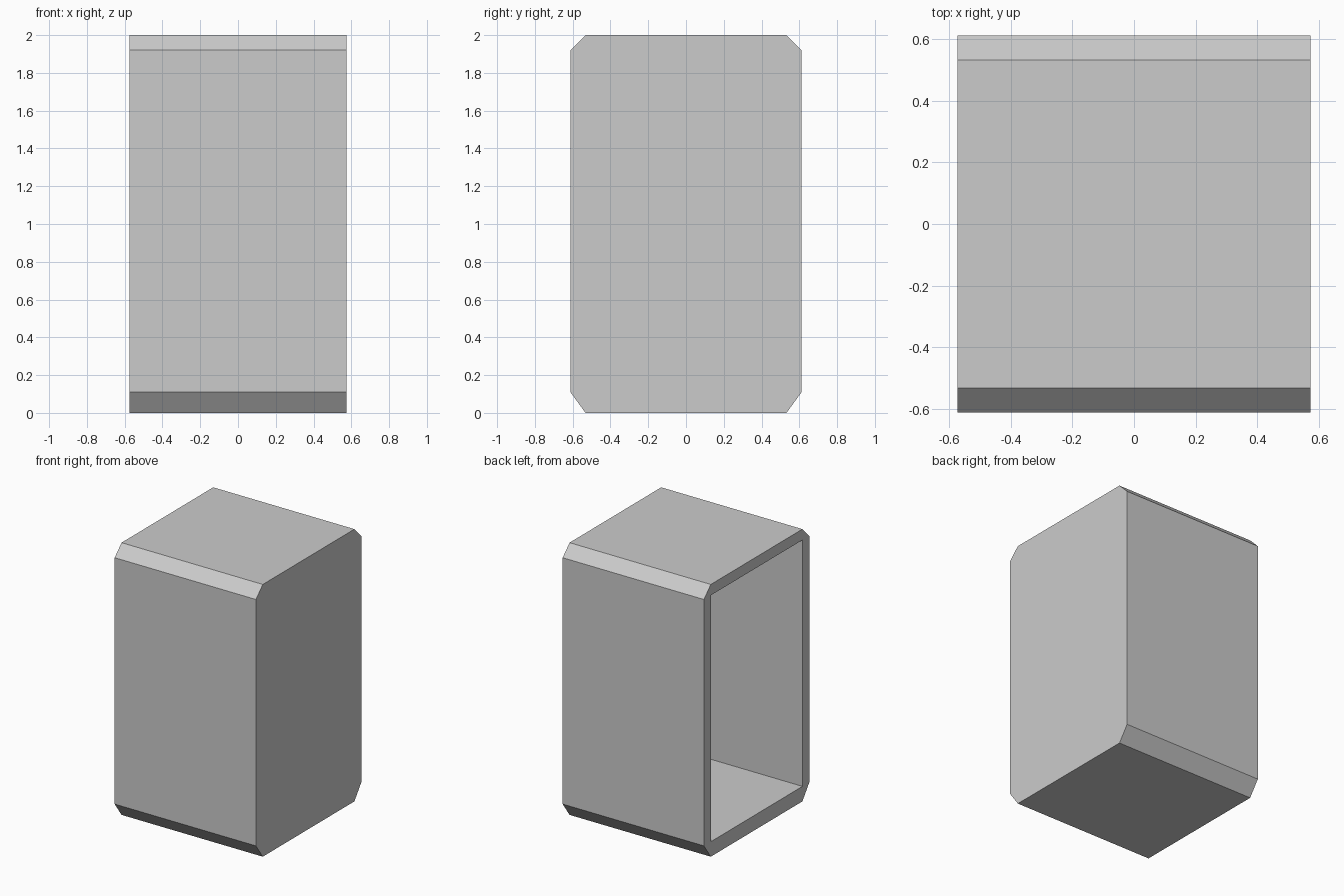
import bpy
import bmesh

if "Cube" in bpy.data.objects:
    bpy.data.objects.remove(bpy.data.objects["Cube"])

HX, HY, H = 0.574, 0.612, 2.0      # half width, half depth, height
T, BASE = 0.08, 0.11               # wall thickness, floor thickness
BACK_X = HX - T                    # closed end of the cavity


def ring(bm, x, profile):
    return [bm.verts.new((x, y, z)) for y, z in profile]


def bridge(bm, a, b):
    n = len(a)
    for i in range(n):
        j = (i + 1) % n
        bm.faces.new((a[i], a[j], b[j], b[i]))


# Chamfered outer profile and rectangular opening, in the y-z plane
iy, zt = HY - T, H - T
outer = [(-iy, 0), (iy, 0), (HY, BASE), (HY, zt),
         (iy, H), (-iy, H), (-HY, zt), (-HY, BASE)]
inner = [(-iy, BASE), (iy, BASE), (iy, zt), (-iy, zt)]

bm = bmesh.new()

# Outer shell with closed right side
left, right = ring(bm, -HX, outer), ring(bm, HX, outer)
bridge(bm, left, right)
bm.faces.new(right)

# Cavity with closed far end
mouth, end = ring(bm, -HX, inner), ring(bm, BACK_X, inner)
bridge(bm, mouth, end)
bm.faces.new(end)

# Rim around the opening: straight strips and corner chamfers
for k in range(4):
    a, b = left[2 * k], left[2 * k + 1]
    c = left[(2 * k + 2) % 8]
    m, n = mouth[k], mouth[(k + 1) % 4]
    bm.faces.new((a, b, n, m))
    bm.faces.new((b, c, n))

bmesh.ops.recalc_face_normals(bm, faces=bm.faces)
mesh = bpy.data.meshes.new("cabinet_shell")
bm.to_mesh(mesh)
bm.free()
bpy.context.collection.objects.link(bpy.data.objects.new("cabinet_shell", mesh))
